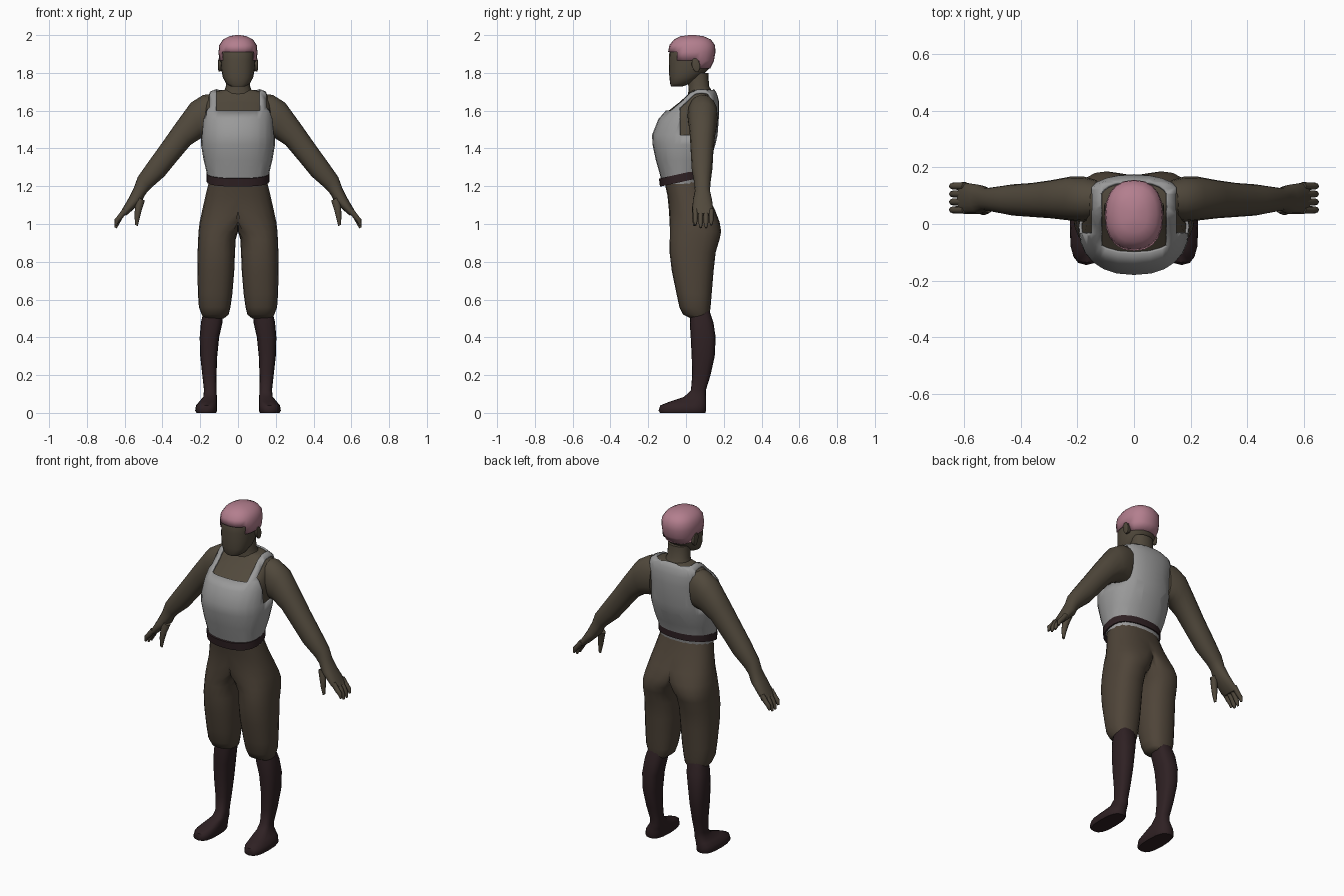
import bpy, bmesh, math
from mathutils import Vector


def material(name, rgb):
    m = bpy.data.materials.new(name)
    m.diffuse_color = (*rgb, 1)
    return m


SKIN = material("dark_skin", (0.082, 0.066, 0.045))
PANTS = material("brown_cloth", (0.077, 0.058, 0.040))
VEST = material("grey_cloth", (0.32, 0.32, 0.32))
LEATHER = material("dark_leather", (0.028, 0.015, 0.017))
HAIR = material("pink_hair", (0.45, 0.21, 0.27))


def ring(c, u, v, n, p):
    """Rounded cross-section around c with half axes u and v."""
    pts = []
    for i in range(n):
        a = 2 * math.pi * i / n
        co, si = math.cos(a), math.sin(a)
        co = 0 if abs(co) < 1e-6 else math.copysign(abs(co) ** p, co)
        si = 0 if abs(si) < 1e-6 else math.copysign(abs(si) ** p, si)
        pts.append(Vector(c) + Vector(u) * co + Vector(v) * si)
    return pts


def level(z, x0, x1, y0, y1):
    """Horizontal section from its x and y limits."""
    return ((x0 + x1) / 2, (y0 + y1) / 2, z), ((x1 - x0) / 2, 0, 0), (0, (y1 - y0) / 2, 0)


def centred(rows):
    return [level(z, -r, r, y0, y1) for z, r, y0, y1 in rows]


def loft(name, sections, mat, n=16, p=0.9, mirror=False, edit=None, solid=0, angle=50):
    bm = bmesh.new()
    rings = [[bm.verts.new(q) for q in ring(*s, n, p)] for s in sections]
    for a, b in zip(rings, rings[1:]):
        for i in range(n):
            j = (i + 1) % n
            bm.faces.new((a[i], a[j], b[j], b[i]))
    bm.faces.new(rings[0])
    bm.faces.new(rings[-1])
    bmesh.ops.recalc_face_normals(bm, faces=bm.faces)
    if edit:
        edit(bm)
    me = bpy.data.meshes.new(name)
    bm.to_mesh(me)
    bm.free()
    me.materials.append(mat)
    ob = bpy.data.objects.new(name, me)
    bpy.context.collection.objects.link(ob)
    bpy.ops.object.select_all(action='DESELECT')
    ob.select_set(True)
    bpy.context.view_layer.objects.active = ob
    bpy.ops.object.shade_smooth_by_angle(angle=math.radians(angle))
    if solid:
        m = ob.modifiers.new("thickness", 'SOLIDIFY')
        m.thickness, m.offset = solid, 1
    if mirror:
        m = ob.modifiers.new("mirror", 'MIRROR')
        m.merge_threshold = 0.0005
    return ob


def keep(bm, rule):
    bad = [f for f in bm.faces if not rule(f.calc_center_median())]
    bmesh.ops.delete(bm, geom=bad, context='FACES')


# Torso, split into bare skin and vest along neckline and armholes
TORSO = centred([
    (1.22, .150, -.120, .085), (1.27, .155, -.130, .090), (1.34, .172, -.150, .120),
    (1.42, .186, -.167, .145), (1.47, .184, -.170, .157), (1.55, .178, -.138, .163),
    (1.595, .174, -.098, .166), (1.65, .170, -.028, .164), (1.685, .158, .008, .155),
    (1.703, .118, .025, .145), (1.712, .065, .030, .125)])


def is_vest(c):
    neck = abs(c.x) < .113 and ((c.z > 1.595 and c.y < .10) or c.z > 1.704)
    arm = abs(c.x) > .145 and c.z > 1.47 and -.03 < c.y < .14
    return not neck and not arm


def torso_part(want):
    def edit(bm):
        for co, no in (((.113, 0, 0), (1, 0, 0)), ((-.113, 0, 0), (1, 0, 0)),
                       ((.145, 0, 0), (1, 0, 0)), ((-.145, 0, 0), (1, 0, 0)),
                       ((0, -.03, 0), (0, 1, 0)), ((0, .14, 0), (0, 1, 0))):
            bmesh.ops.bisect_plane(bm, geom=bm.verts[:] + bm.edges[:] + bm.faces[:],
                                   plane_co=co, plane_no=no)
        keep(bm, lambda c: is_vest(c) == want)
    return edit


loft("bare_chest", TORSO, SKIN, 24, .85, edit=torso_part(False))
loft("vest", TORSO, VEST, 24, .85, edit=torso_part(True), solid=.010)


# Belt, dipping at the front
def dip(bm):
    for v in bm.verts:
        v.co.z += .22 * min(v.co.y, .06)


loft("belt", centred([(1.228, .150, -.115, .085), (1.228, .166, -.138, .103),
                      (1.272, .166, -.143, .105), (1.272, .150, -.115, .085)]),
     LEATHER, 24, .85, edit=dip, angle=40)


# Breeches: one half from waist to knee, joined at the middle
def clamp(bm):
    for v in bm.verts:
        v.co.x = max(v.co.x, 0)
    bad = [f for f in bm.faces if all(v.co.x < 1e-6 for v in f.verts)]
    bmesh.ops.delete(bm, geom=bad, context='FACES')


loft("breeches", [level(*s) for s in (
    (1.24, -.150, .150, -.118, .088), (1.15, -.172, .172, -.098, .118),
    (1.07, -.150, .190, -.090, .155), (1.01, -.080, .203, -.087, .178),
    (.96, -.015, .209, -.085, .186), (.92, .012, .211, -.086, .178),
    (.85, .016, .214, -.087, .157), (.75, .020, .215, -.075, .146),
    (.63, .030, .212, -.050, .136), (.56, .040, .207, -.035, .130),
    (.52, .050, .192, -.015, .125), (.50, .075, .180, .025, .120))],
    PANTS, 20, .85, mirror=True, edit=clamp)

# Boots with feet
loft("boot", [level(*s) for s in (
    (.54, .078, .182, .025, .125), (.48, .082, .196, .020, .145),
    (.40, .100, .203, .025, .157), (.30, .110, .200, .030, .152),
    (.20, .114, .189, .033, .130), (.12, .114, .180, .026, .105),
    (.085, .112, .184, -.010, .105), (.060, .111, .205, -.085, .106),
    (.040, .110, .222, -.136, .107), (.012, .110, .227, -.145, .107),
    (0, .116, .220, -.138, .102))], LEATHER, 16, .75, mirror=True)


# Arms: top and bottom outline points plus depth limits
def slice_(xt, zt, xb, zb, y0, y1):
    return (((xt + xb) / 2, (y0 + y1) / 2, (zt + zb) / 2),
            ((xt - xb) / 2, 0, (zt - zb) / 2), (0, (y1 - y0) / 2, 0))


loft("arm", [slice_(*s) for s in (
    (.125, 1.690, .140, 1.460, .015, .155), (.185, 1.683, .172, 1.460, .008, .168),
    (.250, 1.642, .195, 1.455, .012, .168), (.330, 1.532, .252, 1.418, .020, .155),
    (.400, 1.432, .322, 1.335, .025, .145), (.470, 1.335, .390, 1.252, .030, .140),
    (.530, 1.250, .463, 1.188, .043, .130), (.552, 1.190, .488, 1.160, .047, .127),
    (.580, 1.135, .510, 1.120, .036, .138), (.618, 1.070, .575, 1.058, .035, .146),
    (.625, 1.055, .592, 1.045, .040, .142))], SKIN, 16, .9, mirror=True)


# Fingers and thumb
def digit(name, path):
    loft(name, [((x, y, z), (r, 0, r * .5), (0, r, 0)) for x, y, z, r in path],
         SKIN, 8, 1, mirror=True)


for i in range(4):
    y = .050 + .028 * i
    short = .015 if i in (0, 3) else 0
    digit("finger", [(.595, y, 1.075, .014), (.626, y, 1.035, .013),
                     (.641, y, 1.005 + short, .012), (.648, y, .98 + short, .006)])
digit("thumb", [(.515, .062, 1.135, .022), (.527, .050, 1.085, .018),
                (.534, .045, 1.040, .014), (.538, .045, .992, .007)])

# Neck and head
loft("neck", centred([(1.67, .090, .010, .155), (1.70, .074, .012, .140),
                      (1.73, .064, .012, .122), (1.80, .062, .010, .118)]), SKIN, 16)
loft("head", centred([
    (1.728, .038, -.078, -.020), (1.742, .062, -.084, .020), (1.775, .080, -.088, .075),
    (1.82, .089, -.091, .120), (1.87, .092, -.090, .138), (1.92, .092, -.088, .142),
    (1.96, .080, -.065, .130), (1.98, .050, -.030, .090)]), SKIN, 20, .85)
loft("ear", [((x, .052, 1.842), (0, r * .6, 0), (0, -r * .15, r))
             for x, r in ((.080, .026), (.095, .037), (.103, .036), (.106, .022))],
     SKIN, 10, 1, mirror=True)


# Cropped hair with a hairline arching over the face
def hairline(bm):
    keep(bm, lambda c: c.z > 1.91 or c.y > .065 or (abs(c.x) > .076 and c.z > 1.865))


loft("hair", centred([
    (1.825, .080, -.075, .122), (1.865, .094, -.086, .142), (1.91, .097, -.089, .150),
    (1.945, .094, -.082, .148), (1.972, .076, -.060, .128), (1.988, .045, -.028, .092),
    (1.994, .012, .015, .050)]), HAIR, 20, .85, edit=hairline, solid=.006)
